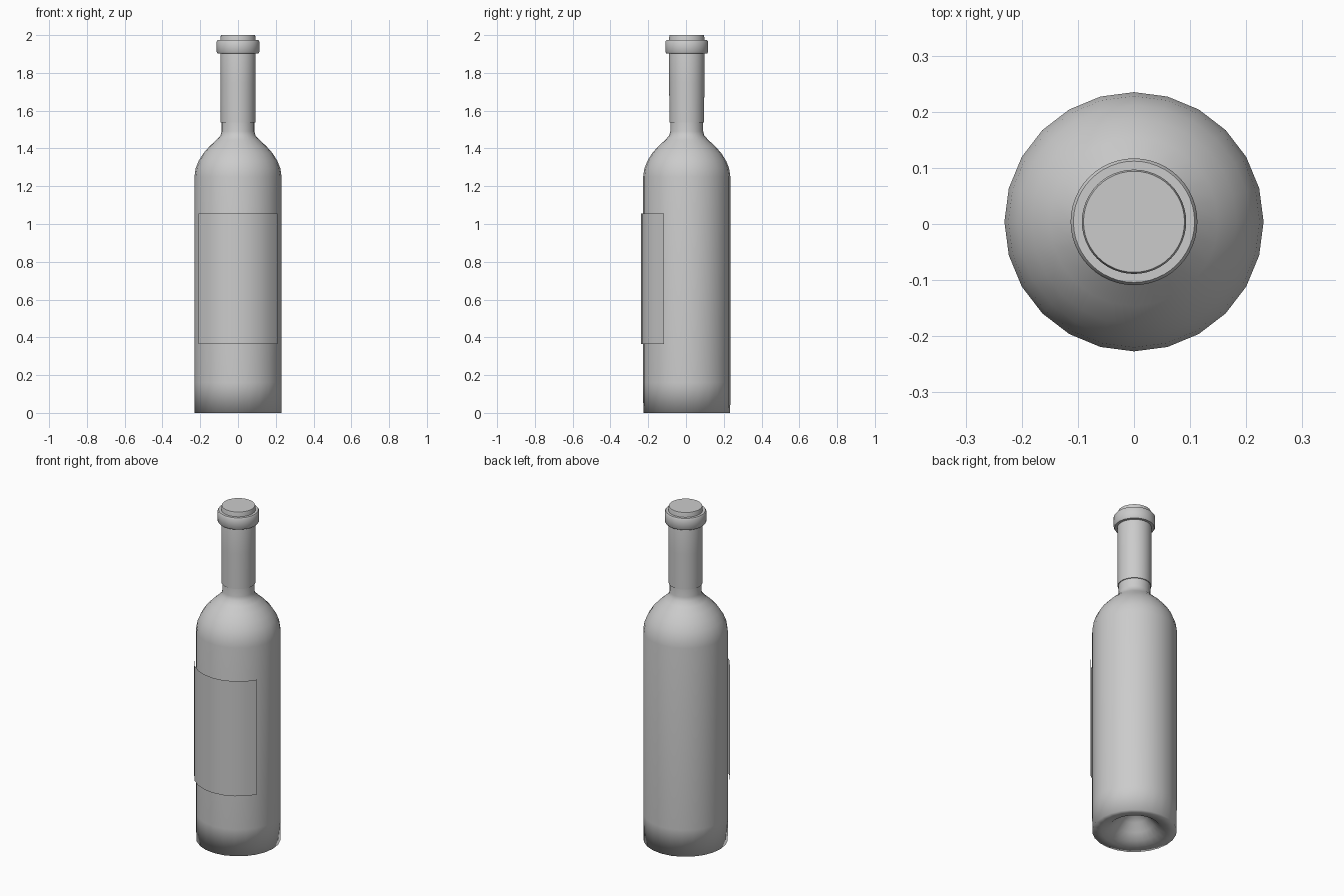
import bpy, bmesh, math

if "Cube" in bpy.data.objects:
    bpy.data.objects.remove(bpy.data.objects["Cube"])

CY = 0.004  # bottle axis, shifted so the label stays inside the bounds


def lathe(name, profile, sides, start=0.0, sweep=math.tau, angle=None):
    """Revolve an (r, z) profile about the bottle axis."""
    full = abs(sweep - math.tau) < 1e-6
    bm = bmesh.new()
    columns = sides if full else sides + 1
    rings = []
    for r, z in profile:
        if r == 0:
            rings.append([bm.verts.new((0, CY, z))] * columns)
        else:
            rings.append([bm.verts.new((r * math.cos(start + sweep * i / sides),
                                        CY + r * math.sin(start + sweep * i / sides), z))
                          for i in range(columns)])
    for a, b in zip(rings, rings[1:]):
        for i in range(sides):
            j = (i + 1) % columns
            quad = [a[i], a[j], b[j], b[i]]
            bm.faces.new(list(dict.fromkeys(quad)))
    mesh = bpy.data.meshes.new(name)
    bm.to_mesh(mesh)
    bm.free()
    mesh.shade_smooth()
    ob = bpy.data.objects.new(name, mesh)
    bpy.context.collection.objects.link(ob)
    if angle:
        bpy.ops.object.select_all(action='DESELECT')
        ob.select_set(True)
        bpy.context.view_layer.objects.active = ob
        bpy.ops.object.shade_smooth_by_angle(angle=math.radians(angle))
    return ob


# Glass: hollow punt, straight wall, rounded shoulder, neck
lathe("bottle_glass", [
    (0, 0.125), (0.035, 0.118), (0.07, 0.092), (0.105, 0.05), (0.14, 0.018),
    (0.18, 0.004), (0.23, 0), (0.231, 0.16), (0.231, 1.25), (0.224, 1.295),
    (0.208, 1.335), (0.183, 1.375), (0.15, 1.412), (0.115, 1.444),
    (0.093, 1.468), (0.087, 1.49), (0.087, 1.56), (0.087, 1.90)], 24)

# Foil sleeve over the neck, closed at the top
lathe("neck_foil", [
    (0.087, 1.538), (0.092, 1.538), (0.093, 1.75), (0.093, 1.99),
    (0.09, 2.0), (0, 2.0)], 48, angle=35)

# Raised collar near the mouth
lathe("lip_ring", [
    (0.09, 1.903), (0.108, 1.903), (0.113, 1.91), (0.113, 1.966),
    (0.108, 1.973), (0.09, 1.973)], 48, angle=50)

# Curved paper label wrapping the front third of the body
lathe("front_label", [(0.2412, 0.365), (0.2412, 1.055)], 8,
      start=math.radians(210), sweep=math.radians(120))
